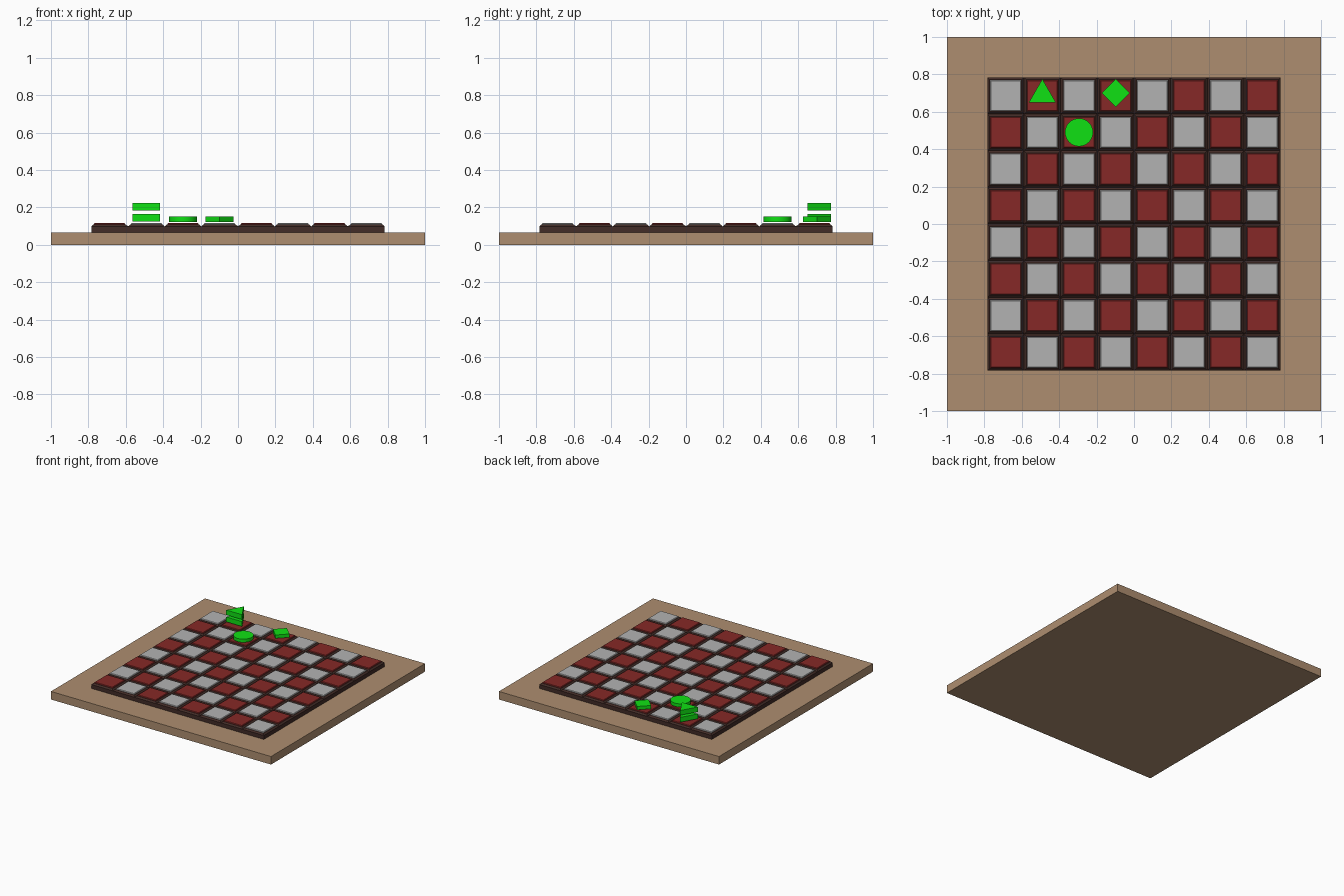
import bpy, bmesh, math

if "Cube" in bpy.data.objects:
    bpy.data.objects.remove(bpy.data.objects["Cube"])

def material(name, rgb):
    m = bpy.data.materials.new(name)
    m.diffuse_color = (*rgb, 1)
    m.use_nodes = True
    m.node_tree.nodes["Principled BSDF"].inputs["Base Color"].default_value = m.diffuse_color
    return m

WOOD = material("wood", (0.42, 0.27, 0.16))
DARK = material("dark_brown", (0.055, 0.025, 0.02))
RED = material("red", (0.24, 0.022, 0.02))
WHITE = material("white", (0.45, 0.45, 0.45))
GREEN = material("green", (0.005, 0.75, 0.007))

def loft(name, rings, mat):
    """Closed solid through rings of equal point count, bottom to top."""
    bm = bmesh.new()
    loops = [[bm.verts.new(p) for p in ring] for ring in rings]
    n = len(loops[0])
    for a, b in zip(loops, loops[1:]):
        for i in range(n):
            k = (i + 1) % n
            bm.faces.new((a[i], a[k], b[k], b[i]))
    bm.faces.new(loops[0][::-1])
    bm.faces.new(loops[-1])
    me = bpy.data.meshes.new(name)
    bm.to_mesh(me)
    bm.free()
    me.materials.append(mat)
    ob = bpy.data.objects.new(name, me)
    bpy.context.collection.objects.link(ob)
    return ob

def square(x, y, h, z):
    return [(x - h, y - h, z), (x + h, y - h, z), (x + h, y + h, z), (x - h, y + h, z)]

def polygon(x, y, r, z, n):
    return [(x + r * math.cos(math.pi / 2 + 2 * math.pi * i / n),
             y + r * math.sin(math.pi / 2 + 2 * math.pi * i / n), z) for i in range(n)]

# wooden base slab
loft("base_slab", [square(0, 0, 1, 0), square(0, 0, 1, 0.066)], WOOD)

# 8 x 8 board: chamfered dark blocks, each with a coloured inlay
P = 0.196
for i in range(8):
    for j in range(8):
        x, y = (i - 3.5) * P, (j - 3.5) * P
        loft(f"square_block_{i}_{j}",
             [square(x, y, P / 2, 0.066), square(x, y, P / 2, 0.098),
              square(x, y, 0.086, 0.109)], DARK)
        loft(f"square_inlay_{i}_{j}",
             [square(x, y, 0.083, 0.105), square(x, y, 0.083, 0.112),
              square(x, y, 0.079, 0.116)],
             RED if (i + j) % 2 == 0 else WHITE)

# flat game pieces hovering just above the squares
def piece(name, x, y, r, z0, z1, n):
    return loft(name, [polygon(x, y, r, z0, n), polygon(x, y, r, z1, n)], GREEN)

piece("triangle_piece_lower", -2.5 * P, 0.691, 0.084, 0.125, 0.165, 3)
piece("triangle_piece_upper", -2.5 * P, 0.691, 0.084, 0.182, 0.222, 3)
piece("diamond_piece", -0.5 * P, 0.70, 0.075, 0.122, 0.15, 4)
disc = piece("round_piece", -1.5 * P, 2.5 * P, 0.075, 0.123, 0.15, 32)
bpy.context.view_layer.objects.active = disc
disc.select_set(True)
bpy.ops.object.shade_smooth_by_angle()
